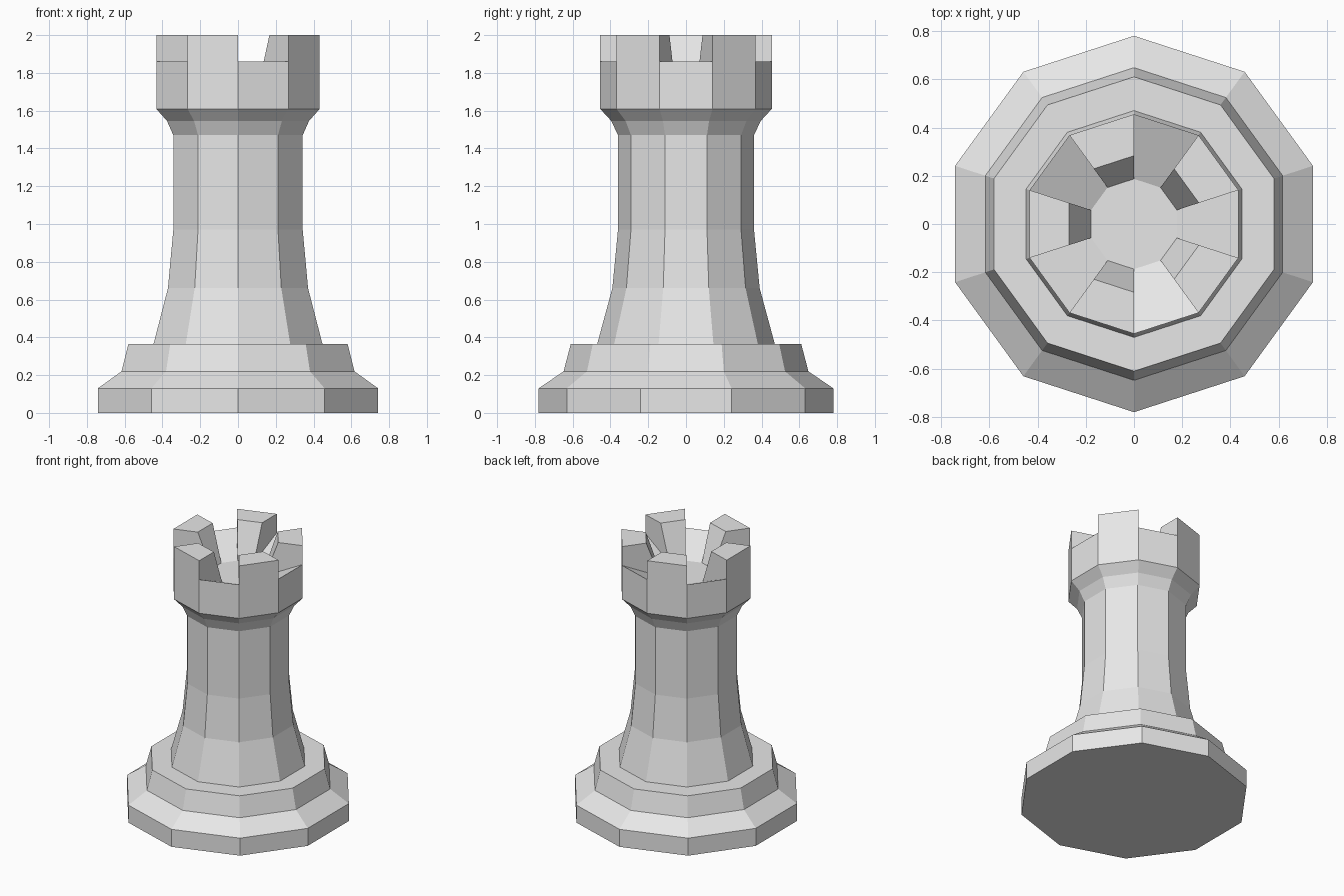
import bpy, bmesh
from math import sin, cos, pi

SIDES = 10

cube = bpy.data.objects.get("Cube")
if cube:
    bpy.data.objects.remove(cube, do_unlink=True)

stone = bpy.data.materials.new("pale_grey")
stone.use_nodes = True
stone.diffuse_color = (0.8, 0.8, 0.8, 1)
stone.node_tree.nodes["Principled BSDF"].inputs["Base Color"].default_value = (0.8, 0.8, 0.8, 1)


def ring(bm, radius, z):
    """Ten-sided ring of vertices with one corner at the back."""
    angles = [pi / 2 + 2 * pi * i / SIDES for i in range(SIDES)]
    return [bm.verts.new((radius * cos(a), radius * sin(a), z)) for a in angles]


def bridge(bm, low, high, i):
    """One outward-facing quad between two rings."""
    j = (i + 1) % SIDES
    bm.faces.new((low[i], low[j], high[j], high[i]))


def lathe(bm, profile):
    rings = [ring(bm, r, z) for r, z in profile]
    for low, high in zip(rings, rings[1:]):
        for i in range(SIDES):
            bridge(bm, low, high, i)
    return rings


def finish(bm, name):
    mesh = bpy.data.meshes.new(name)
    bm.to_mesh(mesh)
    bm.free()
    mesh.materials.append(stone)
    obj = bpy.data.objects.new(name, mesh)
    bpy.context.collection.objects.link(obj)


# Stepped base with a closed underside
bm = bmesh.new()
rings = lathe(bm, [(0.78, 0), (0.78, 0.13), (0.648, 0.22), (0.61, 0.365), (0.47, 0.365)])
bm.faces.new(rings[0][::-1])
finish(bm, "base")

# Tapering column
bm = bmesh.new()
lathe(bm, [(0.47, 0.365), (0.39, 0.66), (0.36, 0.97), (0.36, 1.47)])
finish(bm, "column")

# Flared crown with a sunken floor
bm = bmesh.new()
rim = lathe(bm, [(0.36, 1.47), (0.395, 1.545), (0.455, 1.61), (0.455, 1.86)])[-1]
floor = ring(bm, 0.187, 1.74)
bm.faces.new(floor)
top = ring(bm, 0.455, 2)
inner = ring(bm, 0.283, 2)
for i in range(SIDES):
    if i % 2:
        # Notch sloping down to the floor
        bridge(bm, rim, floor, i)
    else:
        # Battlement: outside, top, inside and the two side walls
        for low, high in ((rim, top), (top, inner), (inner, floor)):
            bridge(bm, low, high, i)
        j = i + 1
        bm.faces.new((rim[i], top[i], inner[i], floor[i]))
        bm.faces.new((floor[j], inner[j], top[j], rim[j]))
finish(bm, "crown")
